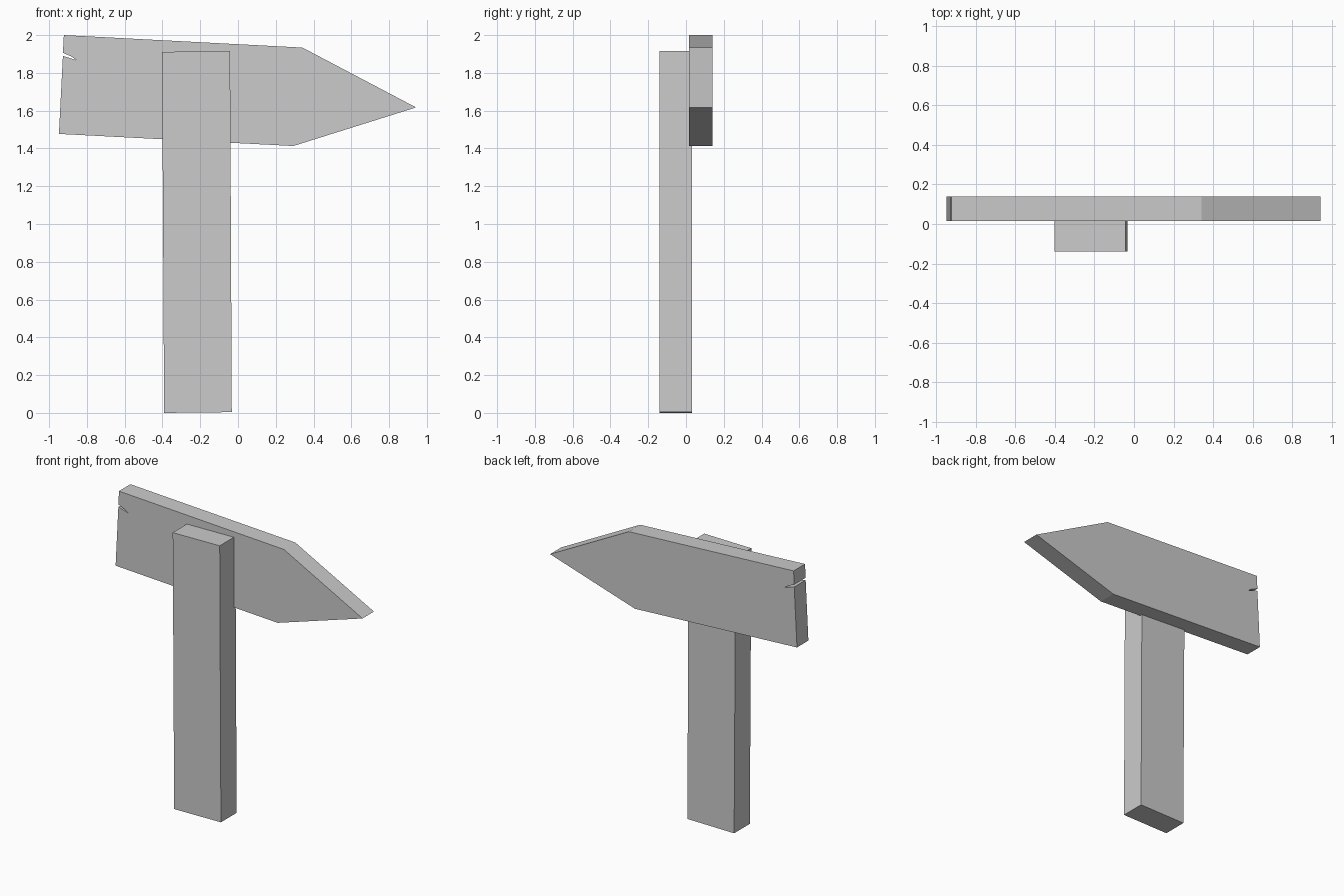
import bpy

# Remove the default cube
cube = bpy.data.objects.get("Cube")
if cube:
    bpy.data.objects.remove(cube, do_unlink=True)

# Single plain grey
grey = bpy.data.materials.new("plain_grey")
grey.use_nodes = True
colour = (0.6, 0.6, 0.6, 1)
grey.diffuse_color = colour
grey.node_tree.nodes["Principled BSDF"].inputs["Base Color"].default_value = colour


def plank(name, outline, y_front, y_back):
    """Extrude a clockwise (x, z) outline from y_front to y_back."""
    n = len(outline)
    verts = [(x, y, z) for y in (y_front, y_back) for x, z in outline]
    faces = [tuple(reversed(range(n))), tuple(range(n, 2 * n))]
    faces += [(i, (i + 1) % n, (i + 1) % n + n, i + n) for i in range(n)]
    mesh = bpy.data.meshes.new(name)
    mesh.from_pydata(verts, [], faces)
    mesh.materials.append(grey)
    obj = bpy.data.objects.new(name, mesh)
    bpy.context.collection.objects.link(obj)
    return obj


# Slightly leaning upright post
plank("post", [(-0.391, 0), (-0.402, 1.911), (-0.042, 1.916), (-0.033, 0.004)],
      -0.14, 0.032)

# Arrow-shaped board with a splintered notch in its blunt end
plank("arrow_board", [
    (-0.948, 1.477), (-0.927, 1.89), (-0.853, 1.867), (-0.885, 1.888),
    (-0.927, 1.906), (-0.922, 2.0), (0.341, 1.934), (0.943, 1.617),
    (0.293, 1.413)], 0.015, 0.14)
